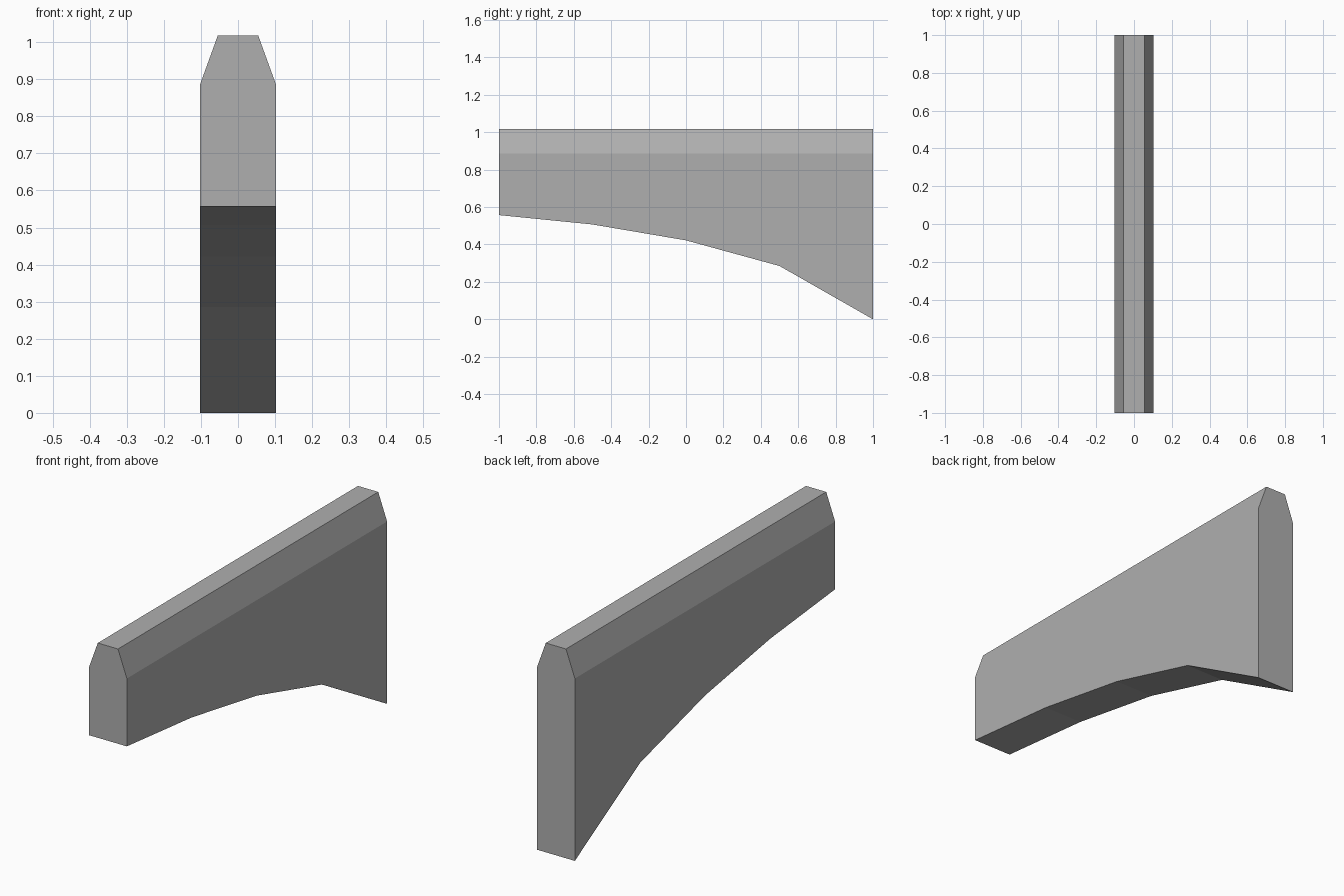
import bpy, bmesh

if "Cube" in bpy.data.objects:
    bpy.data.objects.remove(bpy.data.objects["Cube"])

HALF_W, TOP_W = 0.102, 0.0545
SHOULDER_Z, TOP_Z = 0.887, 1.018
# underside curve: (y, z)
UNDERSIDE = [(-1, 0.557), (-0.5, 0.507), (0, 0.422), (0.5, 0.285), (1, 0)]

bm = bmesh.new()

# one cross-section ring per station along the wall
rings = []
for y, z in UNDERSIDE:
    section = [(-HALF_W, z), (HALF_W, z), (HALF_W, SHOULDER_Z),
               (TOP_W, TOP_Z), (-TOP_W, TOP_Z), (-HALF_W, SHOULDER_Z)]
    rings.append([bm.verts.new((x, y, h)) for x, h in section])

# skin between neighbouring rings
for a, b in zip(rings, rings[1:]):
    for i in range(6):
        j = (i + 1) % 6
        bm.faces.new((a[i], a[j], b[j], b[i]))

# end caps
bm.faces.new(rings[0])
bm.faces.new(rings[-1])
bmesh.ops.recalc_face_normals(bm, faces=bm.faces)

mesh = bpy.data.meshes.new("arched_buttress")
bm.to_mesh(mesh)
bm.free()

# dark grey stone
stone = bpy.data.materials.new("stone")
stone.diffuse_color = (0.43, 0.43, 0.43, 1)
stone.use_nodes = True
stone.node_tree.nodes["Principled BSDF"].inputs["Base Color"].default_value = stone.diffuse_color
mesh.materials.append(stone)
bpy.context.collection.objects.link(bpy.data.objects.new("arched_buttress", mesh))
